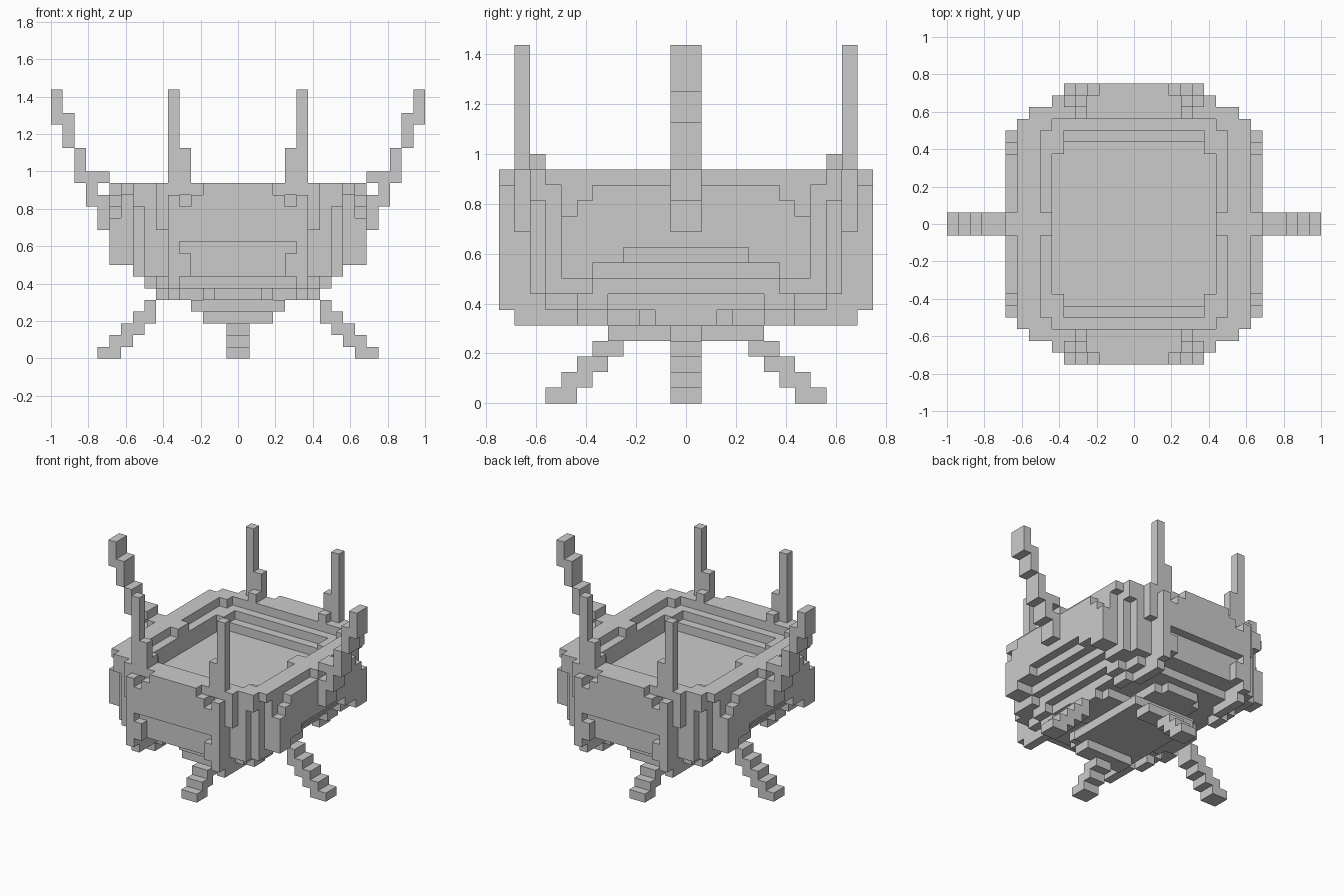
import bpy, bmesh
from itertools import product
from mathutils import Vector

if "Cube" in bpy.data.objects:
    bpy.data.objects.remove(bpy.data.objects["Cube"])

U = 1 / 16  # edge of one block

grey = bpy.data.materials.new("stone_grey")
grey.use_nodes = True
grey.diffuse_color = (0.6, 0.6, 0.6, 1)
grey.node_tree.nodes["Principled BSDF"].inputs["Base Color"].default_value = (0.6, 0.6, 0.6, 1)


def fill(boxes):
    """Blocks covered by boxes given as x0, x1, y0, y1, z0, z1."""
    return {c for x0, x1, y0, y1, z0, z1 in boxes
            for c in product(range(x0, x1), range(y0, y1), range(z0, z1))}


def build(name, solid, cut=()):
    """Make one part from quarter boxes, mirrored in x and y, keeping outer faces."""
    quarter = fill(solid) - fill(cut)
    cells = {(sx, sy, z) for x, y, z in quarter for sx in (x, -1 - x) for sy in (y, -1 - y)}
    bm = bmesh.new()
    for c in cells:
        for axis, side in product(range(3), (0, 1)):
            near = list(c)
            near[axis] += 2 * side - 1
            if tuple(near) in cells:
                continue
            ring = []
            for a, b in ((0, 0), (1, 0), (1, 1), (0, 1)):
                p = Vector(c)
                p[axis] += side
                p[(axis + 1) % 3] += a
                p[(axis + 2) % 3] += b
                ring.append(bm.verts.new(p * U))
            bm.faces.new(ring if side else ring[::-1])
    bmesh.ops.remove_doubles(bm, verts=bm.verts, dist=U / 100)
    mesh = bpy.data.meshes.new(name)
    bm.to_mesh(mesh)
    bm.free()
    mesh.materials.append(grey)
    obj = bpy.data.objects.new(name, mesh)
    bpy.context.collection.objects.link(obj)


def tiers(steps, z0, z1):
    """Stepped round outline from half widths and half depths."""
    return [(0, x, 0, y, z0, z1) for x, y in steps]


# Main tub with a stepped basin in the top, slits at the corners and arched sides
outline = [(7, 11), (9, 10), (10, 9)]
basin = (tiers([(7, 9), (8, 8)], 14, 15) + tiers([(6, 8), (7, 6)], 13, 14)
         + tiers([(6, 7), (7, 6)], 12, 13))
slits = [(6, 7, 10, 11, 8, 11), (8, 9, 9, 10, 8, 13), (9, 10, 8, 9, 8, 14),
         (4, 5, 10, 11, 13, 14)]
build("tub", tiers(outline, 8, 15), basin + slits + [(9, 10, 0, 6, 8, 9)])

# Small ledge in the middle of each long side of the basin
build("basin_ledge", [(7, 8, 0, 1, 14, 15)])

# Front and back walls with a stepped recess and notched top corners
build("end_wall", [(0, 6, 11, 12, 6, 14), (0, 3, 11, 12, 14, 15)],
      [(0, 5, 11, 12, 9, 10), (0, 4, 11, 12, 7, 9), (0, 5, 11, 12, 6, 7),
       (4, 5, 11, 12, 13, 14)])

# Side plates, stepped at the top and arched at the bottom
build("side_plate", [(10, 11, 0, 6, 8, 14), (10, 11, 6, 7, 8, 13), (10, 11, 7, 8, 8, 12)],
      [(10, 11, 0, 6, 8, 9), (10, 11, 0, 4, 9, 10)])

# Underside narrowing in tiers, open between the corner feet
build("upper_keel", tiers([(6, 11), (8, 10), (9, 9)], 7, 8), [(8, 9, 0, 6, 7, 8)])
build("middle_keel", tiers([(6, 11), (7, 9), (8, 7)], 6, 7),
      [(0, 5, 9, 11, 6, 7), (7, 8, 0, 5, 6, 7)])
build("corner_foot", [(5, 6, 7, 11, 5, 6), (6, 7, 5, 7, 5, 6)])

# Cross of bars that carries the legs
build("leg_cross", [(0, 3, 0, 7, 5, 6), (0, 2, 7, 8, 5, 6), (0, 6, 0, 3, 5, 6),
                    (6, 7, 0, 2, 5, 6)])
build("hub", [(0, 4, 0, 5, 4, 5)])

# Legs stepping outward to the ground
build("side_leg", [(7, 8, 0, 1, 4, 5)] + [(10 - z, 12 - z, 0, 1, z, z + 1) for z in range(4)])
build("end_leg", [(0, 1, 7 - z, 9 - z, z, z + 1) for z in range(4)])
build("end_leg_bracket", [(0, 3, 4, 6, 3, 4)])

# Curved side horns climbing outward
horn = [(11 + i, 12 + i, 0, 1, z, z + 3) for i, z in enumerate((11, 13, 15, 18, 20))]
build("side_horn", horn + [(10, 11, 0, 1, 12, 15), (11, 13, 0, 1, 15, 16)])

# Tall corner posts with stepped feet
build("corner_post", [(5, 6, 10, 11, 14, 23), (4, 5, 10, 11, 14, 18), (4, 5, 9, 10, 14, 16)])
